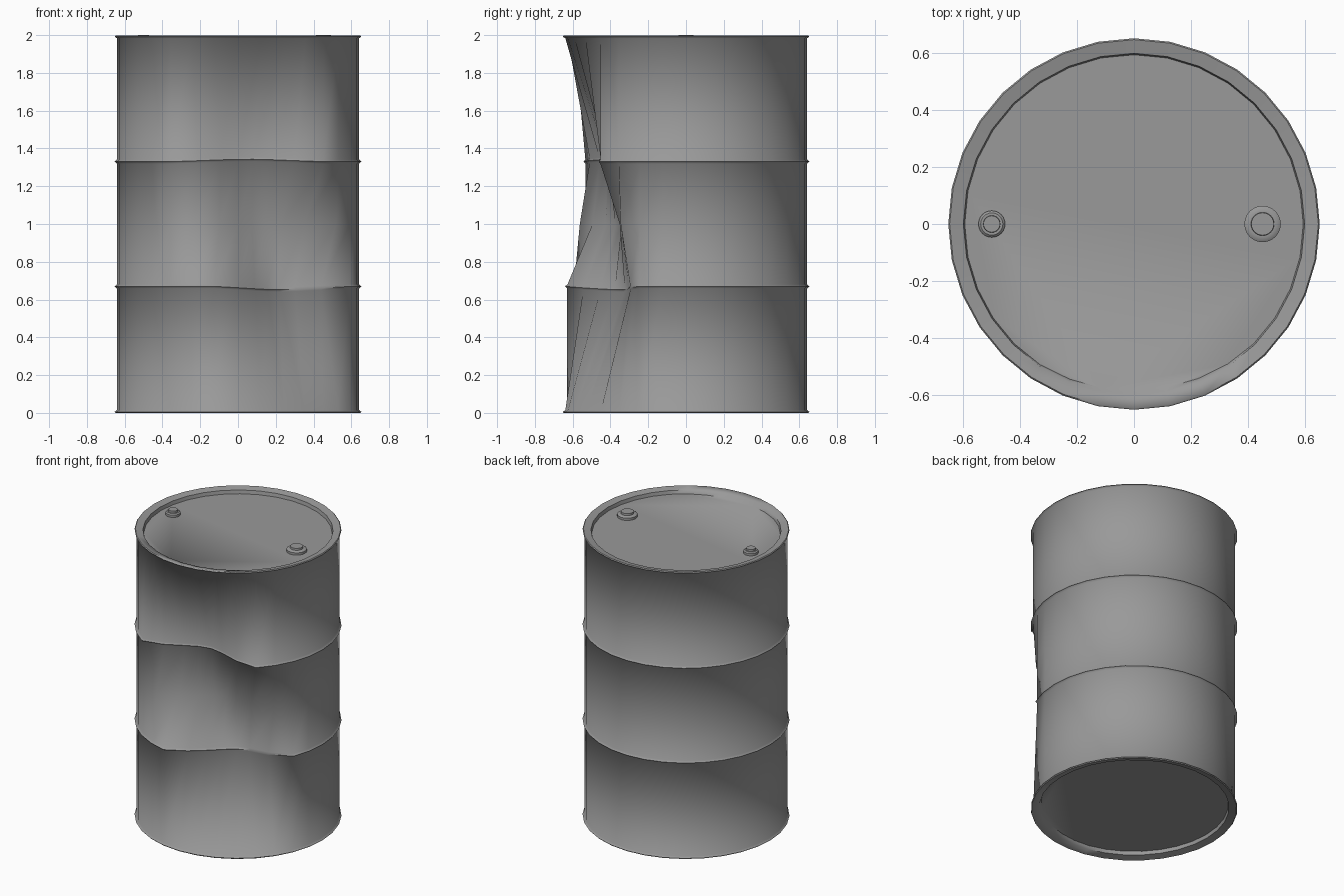
import bpy, bmesh, math

if "Cube" in bpy.data.objects:
    bpy.data.objects.remove(bpy.data.objects["Cube"])

SEG = 32

# Dent keys: z, centre angle, left spread, right spread (degrees), depth, vertical shift
DENT = [
    (0.00, -55, 46, 31, 0.00, 0.0),
    (0.67, -56, 45, 31, 0.25, -0.018),
    (1.00, -70, 46, 38, 0.27, 0.0),
    (1.33, -82, 40, 35, 0.235, 0.013),
    (1.99, -85, 40, 35, 0.00, 0.0),
]

# Dark steel
STEEL = bpy.data.materials.new("dark_steel")
STEEL.diffuse_color = (0.32, 0.32, 0.32, 1)
STEEL.use_nodes = True
STEEL.node_tree.nodes["Principled BSDF"].inputs["Base Color"].default_value = STEEL.diffuse_color


def dent(angle, z):
    """Inward push and vertical shift of the crumpled front wall."""
    z = min(max(z, DENT[0][0]), DENT[-1][0])
    for a, b in zip(DENT, DENT[1:]):
        if z <= b[0]:
            f = (z - a[0]) / (b[0] - a[0])
            _, c, left, right, depth, shift = [p + (q - p) * f for p, q in zip(a, b)]
            break
    d = (angle - c + 180) % 360 - 180
    t = abs(d) / (left if d < 0 else right)
    k = max(0.0, 1 - t * t) ** 1.1
    return depth * k, shift * k


def lathe(name, profile, seg, centre=(0, 0), deform=None, sharp=40):
    """Revolve a bottom-to-top profile and cap both ends."""
    bm = bmesh.new()
    rings = []
    for r, z in profile:
        ring = []
        for i in range(seg):
            deg = 360 * i / seg
            push, lift = deform(deg, z) if deform else (0, 0)
            a = math.radians(deg)
            ring.append(bm.verts.new((centre[0] + (r - push) * math.cos(a),
                                      centre[1] + (r - push) * math.sin(a), z + lift)))
        rings.append(ring)
    for lo, hi in zip(rings, rings[1:]):
        for i in range(seg):
            j = (i + 1) % seg
            bm.faces.new((lo[i], lo[j], hi[j], hi[i]))
    bm.faces.new(rings[0][::-1])
    bm.faces.new(rings[-1])
    bmesh.ops.recalc_face_normals(bm, faces=bm.faces)
    mesh = bpy.data.meshes.new(name)
    bm.to_mesh(mesh)
    bm.free()
    mesh.materials.append(STEEL)
    obj = bpy.data.objects.new(name, mesh)
    bpy.context.collection.objects.link(obj)
    bpy.ops.object.select_all(action='DESELECT')
    obj.select_set(True)
    bpy.context.view_layer.objects.active = obj
    bpy.ops.object.shade_smooth_by_angle(angle=math.radians(sharp))


def rib(z):
    return [(0.641, z - 0.011), (0.653, z), (0.641, z + 0.011)]


# Drum shell with recessed ends, rolled rims and two hoops
drum = [(0.595, 0.036), (0.60, 0.012), (0.648, 0.0), (0.653, 0.006), (0.641, 0.015)]
drum += rib(0.67) + [(0.641, 1.0)] + rib(1.33)
drum += [(0.641, 1.983), (0.653, 1.992), (0.648, 1.998), (0.60, 1.988), (0.595, 1.964)]
lathe("drum_body", drum, SEG, deform=dent, sharp=62)

# Filler caps on the lid: stepped collar with a raised plug
for name, x, s in (("large_cap", 0.452, 0.064), ("small_cap", -0.5, 0.047)):
    lathe(name, [(s, 1.960), (s, 1.980), (s * 0.83, 1.987), (s * 0.64, 1.987),
                 (s * 0.62, 2.0), (s * 0.52, 2.0)], 24, (x, 0))
